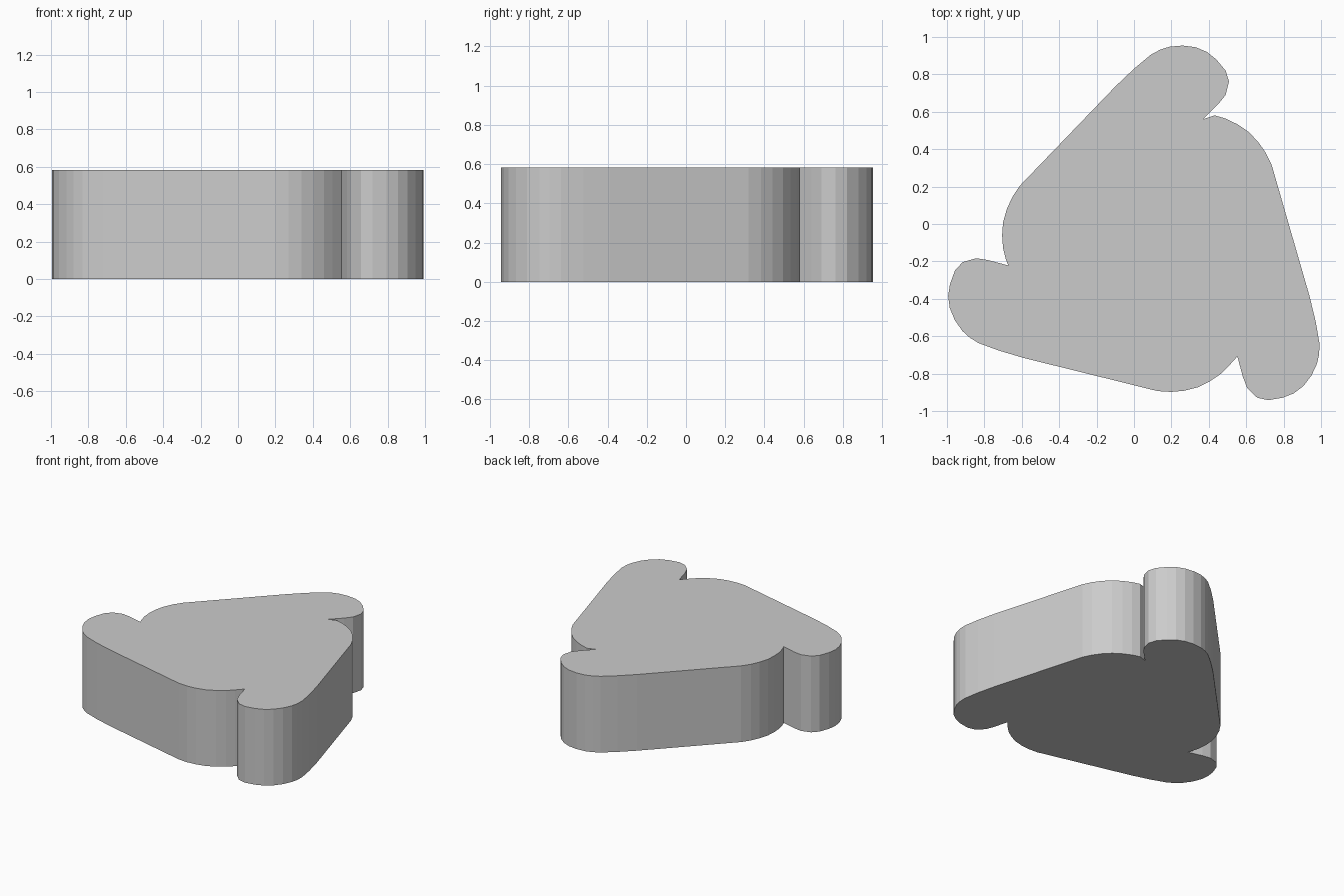
import bpy
import bmesh
from math import radians
from mathutils import Vector, Matrix

if "Cube" in bpy.data.objects:
    bpy.data.objects.remove(bpy.data.objects["Cube"])

HEIGHT = 0.583
CENTRE = Vector((0.083, -0.125))

# One arm, counter-clockwise: notch, rounded lobe, straight flank, hub curve
ARM = [(0.37, 0.56), (0.45, 0.64), (0.49, 0.69), (0.508, 0.762), (0.49, 0.82),
       (0.44, 0.88), (0.39, 0.92), (0.33, 0.945), (0.26, 0.954), (0.19, 0.948),
       (0.14, 0.932), (0.09, 0.905), (0.0, 0.83), (-0.1, 0.735),
       (-0.61, 0.205), (-0.65, 0.145), (-0.68, 0.08), (-0.70, 0.01),
       (-0.705, -0.06), (-0.70, -0.13), (-0.685, -0.19)]

# Slight drift of each arm away from perfect threefold symmetry
DRIFT = [(0, 0), (-0.018, -0.003), (0.02, 0.008)]


def arm_points(index):
    turn = Matrix.Rotation(radians(120 * index), 2)
    shift = CENTRE + Vector(DRIFT[index])
    return [turn @ (Vector(p) - CENTRE) + shift for p in ARM]


# Three-armed outline extruded into a solid block
outline = [p for i in range(3) for p in arm_points(i)]
bm = bmesh.new()
base = bm.faces.new([bm.verts.new((p.x, p.y, 0)) for p in outline])
result = bmesh.ops.extrude_face_region(bm, geom=[base], use_keep_orig=True)
top = [v for v in result["geom"] if isinstance(v, bmesh.types.BMVert)]
bmesh.ops.translate(bm, verts=top, vec=(0, 0, HEIGHT))
bmesh.ops.recalc_face_normals(bm, faces=bm.faces)

mesh = bpy.data.meshes.new("three_lobed_block")
bm.to_mesh(mesh)
bm.free()
block = bpy.data.objects.new("three_lobed_block", mesh)
bpy.context.collection.objects.link(block)
